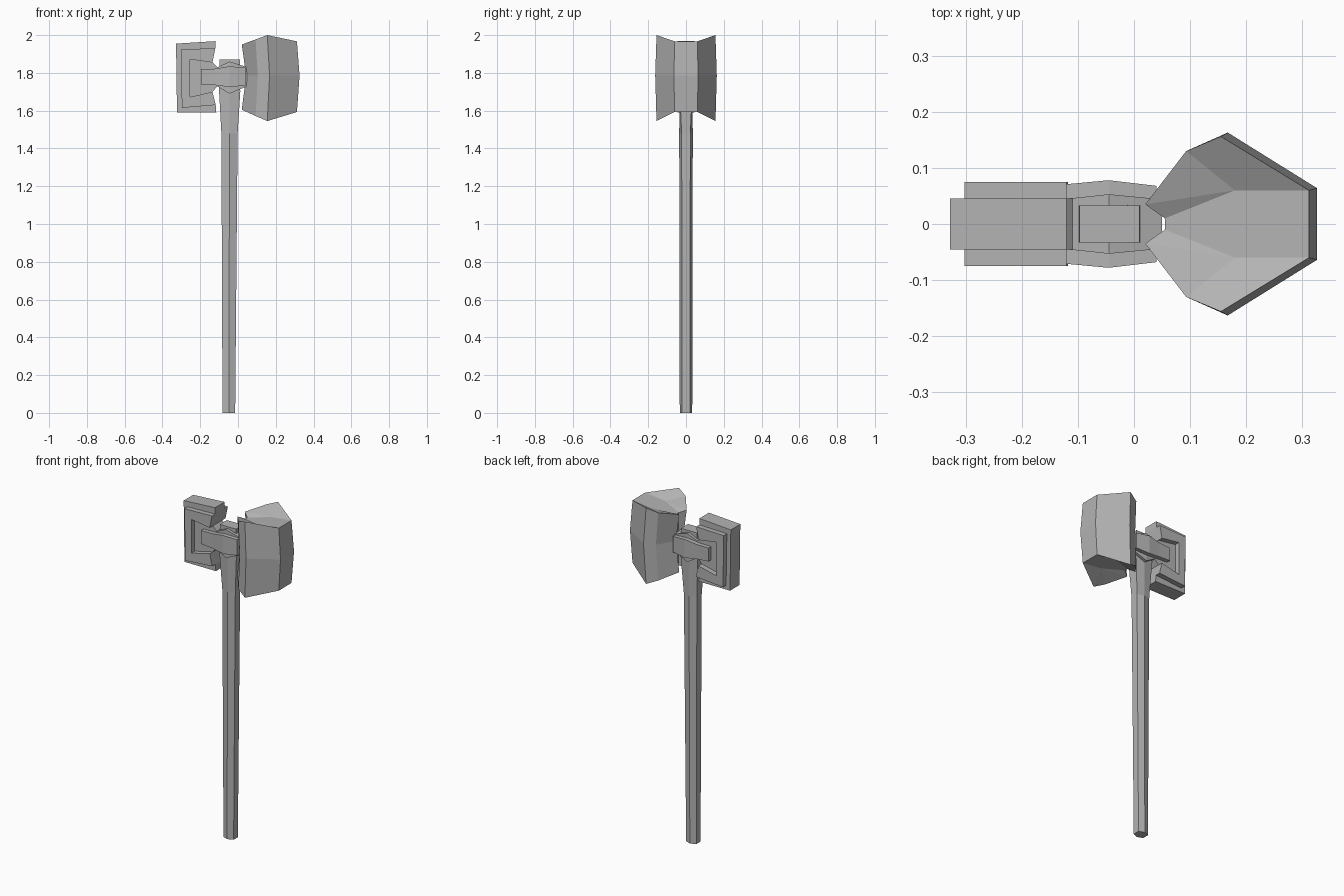
import bpy
import bmesh

cube = bpy.data.objects.get("Cube")
if cube:
    bpy.data.objects.remove(cube, do_unlink=True)

grey = bpy.data.materials.new("plain grey")
grey.use_nodes = True
COLOUR = (0.45, 0.45, 0.45, 1)
grey.diffuse_color = COLOUR
grey.node_tree.nodes["Principled BSDF"].inputs["Base Color"].default_value = COLOUR


def finish(name, bm):
    """Turn a bmesh into a flat-shaded object."""
    bmesh.ops.recalc_face_normals(bm, faces=bm.faces)
    mesh = bpy.data.meshes.new(name)
    bm.to_mesh(mesh)
    bm.free()
    mesh.materials.append(grey)
    obj = bpy.data.objects.new(name, mesh)
    bpy.context.collection.objects.link(obj)
    return obj


def bridge(bm, rings):
    """Join rings of equal length with quads."""
    for a, b in zip(rings, rings[1:]):
        for i in range(len(a)):
            j = (i + 1) % len(a)
            bm.faces.new((a[i], a[j], b[j], b[i]))


def loft(name, sections):
    bm = bmesh.new()
    rings = [[bm.verts.new(p) for p in s] for s in sections]
    bridge(bm, rings)
    bm.faces.new(rings[0])
    bm.faces.new(rings[-1])
    return finish(name, bm)


def plate(name, outline, y0, y1):
    """Extrude an x-z outline between two depths."""
    return loft(name, [[(x, y, z) for x, z in outline] for y in (y0, y1)])


# Handle: hexagonal shaft flaring into a rectangular top
def handle_ring(z, x0, x1, side, front):
    mid = (x0 + x1) / 2
    return [(x0, -side, z), (mid, -front, z), (x1, -side, z),
            (x1, side, z), (mid, front, z), (x0, side, z)]


loft("handle", [
    handle_ring(0, -0.082, -0.015, 0.02, 0.033),
    handle_ring(1.48, -0.088, -0.002, 0.023, 0.036),
    handle_ring(1.7, -0.1, 0.012, 0.033, 0.034),
    handle_ring(1.87, -0.097, 0.01, 0.033, 0.034),
])


# Collar: six-sided sleeve around the handle, thickest at its middle
def collar_ring(x, y, z0, z1):
    return [(x, -y, z0), (x, y, z0), (x, y, z1), (x, -y, z1)]


loft("collar", [
    collar_ring(-0.12, 0.045, 1.735, 1.825),
    collar_ring(-0.045, 0.053, 1.69, 1.86),
    collar_ring(0.05, 0.044, 1.73, 1.83),
])

# Straps on both faces, tying the rear block to the head
strap = [(-0.197, 0.068, 1.74, 1.82), (-0.12, 0.071, 1.735, 1.822),
         (-0.045, 0.078, 1.725, 1.835), (0.04, 0.068, 1.733, 1.827)]
for side, label in ((-1, "front"), (1, "back")):
    loft(label + "_strap", [
        [(x, side * 0.03, z0), (x, side * y, z0),
         (x, side * y, z1), (x, side * 0.03, z1)] for x, y, z0, z1 in strap])

# Rear block: a core slab with a raised C-shaped frame on each face
plate("rear_block_core", [
    (-0.12, 1.968), (-0.328, 1.955), (-0.323, 1.59), (-0.115, 1.59),
    (-0.118, 1.63), (-0.135, 1.7), (-0.1, 1.74), (-0.1, 1.82),
    (-0.135, 1.855), (-0.12, 1.93)], -0.045, 0.045)
frame = [(-0.12, 1.93), (-0.302, 1.925), (-0.297, 1.615), (-0.118, 1.63),
         (-0.135, 1.7), (-0.255, 1.672), (-0.255, 1.872), (-0.135, 1.855)]
plate("front_frame", frame, -0.075, -0.04)
plate("back_frame", frame, 0.04, 0.075)

# Hammer head: waisted loft of three rings with hollowed caps
rim = [(0.055, 0.01), (0.02, 0.035), (0.093, 0.13), (0.155, 0.156), (0.312, 0.06)]
middle = [(0.06, 0.01), (0.043, 0.035), (0.105, 0.135), (0.167, 0.163), (0.326, 0.064)]
top_z = [1.935, 1.95, 1.977, 2.0, 1.967]
low_z = [1.62, 1.605, 1.572, 1.545, 1.593]

bm = bmesh.new()


def head_ring(points, heights):
    half = [(x, y, z) for (x, y), z in zip(points, heights)]
    other = [(x, -y, z) for x, y, z in reversed(half)]
    return [bm.verts.new(p) for p in half + other]


top = head_ring(rim, top_z)
low = head_ring(rim, low_z)
bridge(bm, [low, head_ring(middle, [1.785] * 5), top])
for ring, z in ((top, 1.952), (low, 1.608)):
    a, b = (bm.verts.new((0.18, y, z)) for y in (0.06, -0.06))
    for i in range(4):
        bm.faces.new((a, ring[i], ring[i + 1]))
        bm.faces.new((b, ring[9 - i], ring[8 - i]))
    bm.faces.new((a, ring[4], ring[5], b))
    bm.faces.new((a, b, ring[9], ring[0]))
finish("hammer_head", bm)
